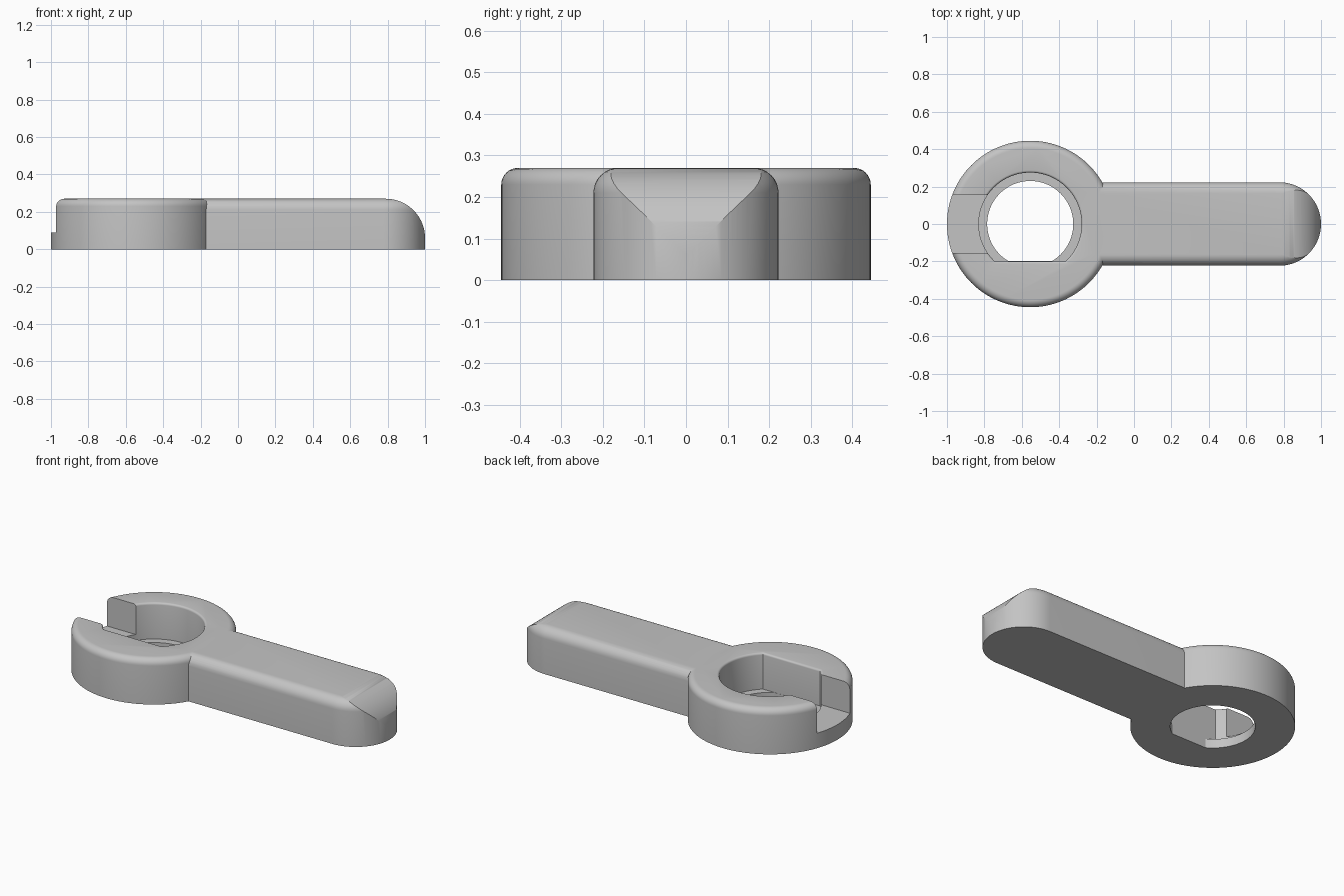
import bpy, bmesh
from math import sin, cos, pi, radians, sqrt

cube = bpy.data.objects.get("Cube")
if cube:
    bpy.data.objects.remove(cube)

HEIGHT = 0.27
HUB_X, HUB_R = -0.555, 0.445
ARM_R, ARM_START = 0.223, -0.22

grey = bpy.data.materials.new("plain grey")
grey.use_nodes = True
grey.diffuse_color = (0.55, 0.55, 0.55, 1)
grey.node_tree.nodes["Principled BSDF"].inputs["Base Color"].default_value = grey.diffuse_color


def loft(name, rings):
    """Solid skinned through closed rings of 3D points with equal counts."""
    bm = bmesh.new()
    loops = [[bm.verts.new(p) for p in ring] for ring in rings]
    n = len(loops[0])
    for a, b in zip(loops, loops[1:]):
        for i in range(n):
            j = (i + 1) % n
            bm.faces.new((a[i], a[j], b[j], b[i]))
    bm.faces.new(loops[0][::-1])
    bm.faces.new(loops[-1])
    bmesh.ops.recalc_face_normals(bm, faces=bm.faces)
    mesh = bpy.data.meshes.new(name)
    bm.to_mesh(mesh)
    bm.free()
    mesh.materials.append(grey)
    obj = bpy.data.objects.new(name, mesh)
    bpy.context.collection.objects.link(obj)
    return obj


def circle(r, z, flat=None, n=128):
    """Ring about the hub axis, optionally cut straight at y = -flat."""
    pts = [(r * cos(2 * pi * i / n), r * sin(2 * pi * i / n)) for i in range(n)]
    if flat:
        half = sqrt(r * r - flat * flat)
        pts = [p for p in pts if p[1] > -flat + 0.002]
        low = [i for i, p in enumerate(pts) if p[1] < 0 and p[0] < 0][-1] + 1
        pts[low:low] = [(-half, -flat), (half, -flat)]
    return [(HUB_X + x, y, z) for x, y in pts]


def stadium(inset, z, n=48):
    """Arm outline with a half-round tip."""
    r = ARM_R - inset
    tip = [(1 - ARM_R + r * cos(a), r * sin(a), z)
           for a in (pi * i / n - pi / 2 for i in range(n + 1))]
    return [(ARM_START, -r, z)] + tip + [(ARM_START, r, z)]


def fillet(r, steps=8):
    """(inset, height) pairs around a rounded top edge."""
    return [(r * (1 - cos(a)), HEIGHT - r + r * sin(a))
            for a in (pi / 2 * i / steps for i in range(steps + 1))]


def boolean(obj, other, operation):
    mod = obj.modifiers.new(operation.title(), 'BOOLEAN')
    mod.operation, mod.solver, mod.object = operation, 'EXACT', other
    bpy.context.view_layer.objects.active = obj
    bpy.ops.object.modifier_apply(modifier=mod.name)
    bpy.data.objects.remove(other)


# Round hub with a softened top edge
lever = loft("lever_handle", [circle(HUB_R, 0)] +
             [circle(HUB_R - i, z) for i, z in fillet(0.04)])

# Arm with rounded long edges, its tip rolled down to the base
arm = loft("arm", [stadium(0, 0)] + [stadium(i, z) for i, z in fillet(0.06)])
roll = 0.21
profile = [(1 - roll + roll * sin(a), HEIGHT - roll + roll * cos(a))
           for a in (pi / 2 * i / 24 for i in range(25))]
profile += [(1.2, HEIGHT - roll), (1.2, 0.5), (1 - roll, 0.5)]
boolean(arm, loft("tip_cutter", [[(x, y, z) for x, z in profile] for y in (-0.5, 0.5)]),
        'DIFFERENCE')
boolean(lever, arm, 'UNION')

# Flat-sided bore with a softened lip, over a narrower through hole
lip = [(0.275 + i, z, 0.2 + i) for i, z in fillet(0.012, 4)]
levels = [(0.275, 0.055, 0.2)] + lip + [(lip[-1][0], 0.4, lip[-1][2])]
count = 128
bore_rings = []
for r, z, flat in levels:
    # Even spacing along the arc, closed by the straight side
    start = -sqrt(1 - (flat / r) ** 2)
    from math import acos
    a0 = -acos(-start)
    sweep = pi - 2 * a0
    a0 = -acos(sqrt(1 - (flat / r) ** 2))
    bore_rings.append([(HUB_X + r * cos(a0 + (pi - 2 * a0) * k / count),
                        r * sin(a0 + (pi - 2 * a0) * k / count), z)
                       for k in range(count + 1)])
boolean(lever, loft("bore_cutter", bore_rings), 'DIFFERENCE')
boolean(lever, loft("hole_cutter", [circle(0.23, z, 0.199) for z in (-0.1, 0.15)]),
        'DIFFERENCE')

# Slot through the hub wall opposite the arm
slot = [(-1.2, -0.155), (-0.7, -0.155), (-0.7, 0.155), (-1.2, 0.155)]
boolean(lever, loft("slot_cutter", [[(x, y, z) for x, y in slot] for z in (0.09, 0.5)]),
        'DIFFERENCE')

bpy.ops.object.select_all(action='DESELECT')
lever.select_set(True)
bpy.context.view_layer.objects.active = lever
bpy.ops.object.shade_smooth_by_angle(angle=radians(30))
